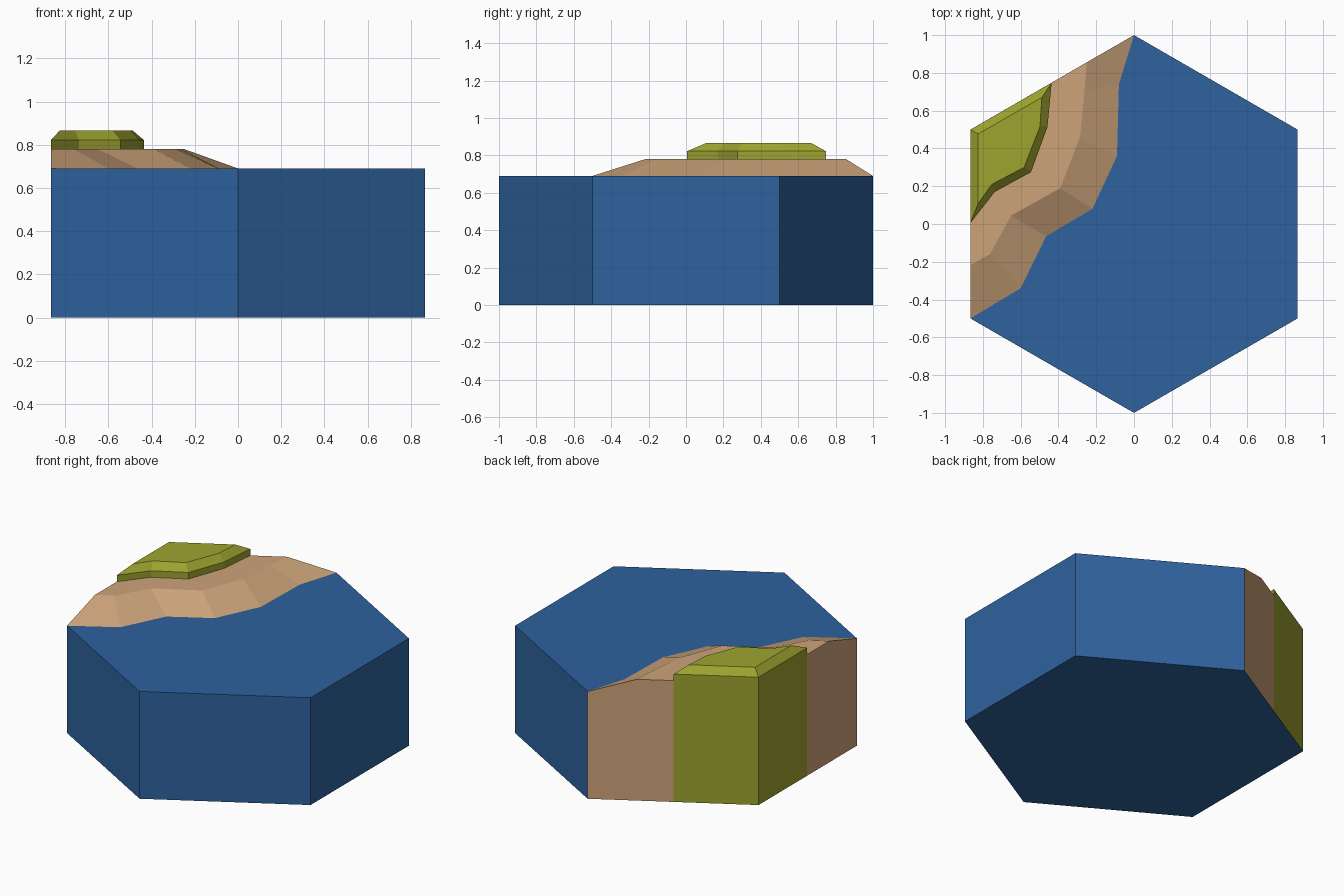
import bpy

if "Cube" in bpy.data.objects:
    bpy.data.objects.remove(bpy.data.objects["Cube"])

W, SEA, BEACH, BANK, TOP = 0.866, 0.69, 0.78, 0.822, 0.866   # half width and terrace heights


def material(name, rgb):
    def linear(c):
        c /= 255
        return c / 12.92 if c <= 0.04045 else ((c + 0.055) / 1.055) ** 2.4
    mat = bpy.data.materials.new(name)
    mat.diffuse_color = [linear(c) for c in rgb] + [1]
    mat.use_nodes = True
    mat.node_tree.nodes["Principled BSDF"].inputs["Base Color"].default_value = mat.diffuse_color
    return mat


class Part:
    """Collects faces, merging shared corners, then makes one object."""

    def __init__(self, name, mat):
        self.name, self.mat, self.index, self.faces = name, mat, {}, []

    def face(self, pts):
        self.faces.append([self.index.setdefault(tuple(p), len(self.index)) for p in pts])

    def strip(self, low, high):
        # quads between two lines; faces point right of the travel direction
        for i in range(len(low) - 1):
            self.face([low[i], low[i + 1], high[i + 1], high[i]])

    def build(self):
        mesh = bpy.data.meshes.new(self.name)
        mesh.from_pydata(list(self.index), [], self.faces)
        mesh.materials.append(self.mat)
        obj = bpy.data.objects.new(self.name, mesh)
        bpy.context.collection.objects.link(obj)


def at(line, z):
    return [(p[0], p[1], z) for p in line]


# outlines seen from above, all running counter-clockwise around the land
hexagon = [(-W, -0.5), (0, -1), (W, -0.5), (W, 0.5), (0, 1), (-W, 0.5)]
shore = [(-W, -0.5), (-0.60, -0.34), (-0.465, -0.065), (-0.22, 0.08),
         (-0.09, 0.36), (-0.08, 0.74), (0, 1)]
crest = [(-W, -0.217), (-0.763, -0.16), (-0.65, 0.045), (-0.39, 0.19),
         (-0.286, 0.46), (-0.262, 0.70), (-0.25, 0.856)]
bank = [(-W, 0.005), (-0.737, 0.17), (-0.545, 0.275), (-0.458, 0.515),
        (-0.436, 0.748), (-W, 0.5)]
lawn = [(-0.825, 0.108), (-0.753, 0.21), (-0.582, 0.30), (-0.498, 0.515),
        (-0.488, 0.67), (-0.825, 0.477)]

# water: base, four outer walls and the surface up to the shore
water = Part("water", material("water blue", (46, 98, 158)))
water.face(at(hexagon[::-1], 0))
water.strip(at(hexagon[:5], 0), at(hexagon[:5], SEA))
water.face(at(hexagon[:5], SEA) + at(shore[1:-1][::-1], SEA))
water.build()

# beach: slope, flat shelf and the two outer walls
beach = Part("beach", material("sand", (205, 164, 122)))
beach.strip(at(shore, SEA), at(crest, BEACH))
beach.face(at(crest, BEACH) + at(bank[:5][::-1], BEACH))
for wall, heights in (([shore[-1], crest[-1], bank[4]], (SEA, BEACH, BEACH)),
                      ([bank[0], crest[0], shore[0]], (BEACH, BEACH, SEA))):
    beach.strip(at(wall, 0), [(x, y, z) for (x, y), z in zip(wall, heights)])
beach.build()

# grass: bank step, outer walls to the ground, bevelled rim and lawn
grass = Part("grass", material("olive green", (158, 163, 47)))
grass.strip(at(bank[:5], BEACH), at(bank[:5], BANK))
outer = bank[4:] + bank[:1]
grass.strip(at(outer, 0), at(outer, BANK))
grass.strip(at(bank + bank[:1], BANK), at(lawn + lawn[:1], TOP))
grass.face(at(lawn, TOP))
grass.build()
